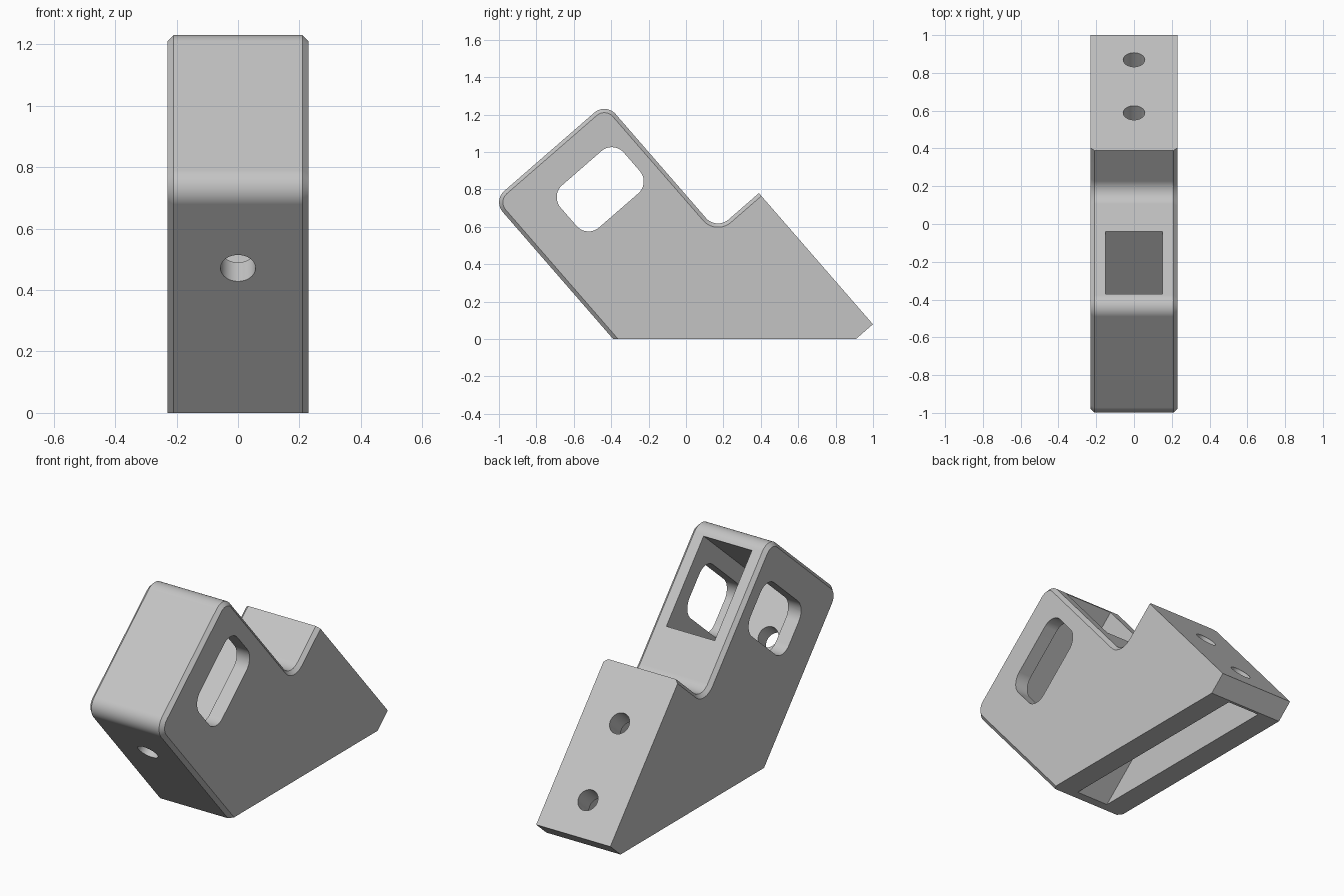
import bpy, bmesh, math
from mathutils import Vector, Matrix

cube = bpy.data.objects.get("Cube")
if cube:
    bpy.data.objects.remove(cube, do_unlink=True)

# Tilted frame of the bracket: u runs down the slope to the rear, v out of it
TILT = math.radians(49)
U = Vector((0, math.cos(TILT), -math.sin(TILT)))
V = Vector((0, math.sin(TILT), math.cos(TILT)))
HALF = 0.23
CHAMFER = 0.02
FRONT, BACK, REAR = -0.294, 0.505, 0.806   # v of the sloped faces
TOP, STEP, END = -1.235, -0.333, 0.596     # u of the cross faces

grey = bpy.data.materials.new("light_grey")
grey.use_nodes = True
grey.diffuse_color = (0.55, 0.55, 0.55, 1)
grey.node_tree.nodes["Principled BSDF"].inputs["Base Color"].default_value = (0.55, 0.55, 0.55, 1)


def on_floor(u=None, v=None):
    """Point (u, v) where a sloped line meets z = 0."""
    y = u / U.y if u is not None else v / V.y
    return (y * U.y, y * V.y)


def fillet(corners, steps=10):
    """Round the square corners given as (u, v, radius)."""
    out = []
    for i, (u, v, r) in enumerate(corners):
        p = Vector((u, v))
        if not r:
            out.append(p)
            continue
        a = (Vector(corners[i - 1][:2]) - p).normalized()
        b = (Vector(corners[(i + 1) % len(corners)][:2]) - p).normalized()
        c = p + r * (a + b)
        for k in range(steps + 1):
            t = k / steps * math.pi / 2
            out.append(c - r * (b * math.cos(t) + a * math.sin(t)))
    return out


def make_object(name, bm):
    bmesh.ops.recalc_face_normals(bm, faces=bm.faces)
    mesh = bpy.data.meshes.new(name)
    bm.to_mesh(mesh)
    bm.free()
    mesh.materials.append(grey)
    obj = bpy.data.objects.new(name, mesh)
    bpy.context.collection.objects.link(obj)
    return obj


def prism(outline, half):
    """Extrude a (u, v) outline across x."""
    bm = bmesh.new()
    face = bm.faces.new([bm.verts.new(U * p[0] + V * p[1] - Vector((half, 0, 0))) for p in outline])
    ext = bmesh.ops.extrude_face_region(bm, geom=[face])
    verts = [g for g in ext["geom"] if isinstance(g, bmesh.types.BMVert)]
    bmesh.ops.translate(bm, vec=(2 * half, 0, 0), verts=verts)
    bmesh.ops.recalc_face_normals(bm, faces=bm.faces)
    return bm


def box_outline(u0, u1, v0, v1, r=0):
    return fillet([(u0, v0, r), (u0, v1, r), (u1, v1, r), (u1, v0, r)])


def bolt_hole(name, u, v, radius=0.057, depth=0.4):
    bm = bmesh.new()
    bmesh.ops.create_cone(bm, cap_ends=True, segments=40, radius1=radius, radius2=radius, depth=depth)
    turn = V.to_track_quat('Z', 'Y').to_matrix().to_4x4()
    bmesh.ops.transform(bm, matrix=Matrix.Translation(U * u + V * v) @ turn, verts=bm.verts)
    return make_object(name, bm)


# Main body
body_bm = prism(fillet([
    (*on_floor(v=FRONT), 0), (TOP, FRONT, 0.08), (TOP, BACK, 0.08),
    (STEP, BACK, 0.085), (STEP, REAR, 0), (END, REAR, 0), (*on_floor(u=END), 0)]), HALF)

# Chamfer the side outline except along the floor, rear and end faces
rim = []
for e in body_bm.edges:
    a, b = (v.co for v in e.verts)
    mid = (a + b) / 2
    if (abs(a.x - b.x) < 1e-4 and mid.z > 1e-3
            and mid.dot(V) < REAR - 0.005 and mid.dot(U) < END - 0.005):
        rim.append(e)
bmesh.ops.bevel(body_bm, geom=rim, offset=CHAMFER, offset_type='OFFSET',
                segments=1, affect='EDGES', clamp_overlap=False)
body = make_object("bracket_body", body_bm)

# Openings: upper pocket, side window, underside cavity, bolt holes
CEILING, INNER_REAR = -0.223, 0.674
cu, cv = on_floor(u=CEILING)
ru, rv = on_floor(v=INNER_REAR)
cutters = [
    make_object("upper_pocket", prism(box_outline(-1.145, -0.642, -0.2, BACK + 0.2), 0.15)),
    make_object("side_window", prism(box_outline(-1.055, -0.755, -0.045, 0.403, 0.085), 0.4)),
    make_object("underside_cavity", prism([
        Vector((cu, cv)), Vector((CEILING, INNER_REAR)), Vector((ru, rv)),
        Vector((ru, rv)) - 0.1 * Vector((U.z, V.z)) * -1 * -1 * -1 * -1,
        Vector((cu, cv)) - 0.1 * Vector((U.z, V.z))], 0.1)),
    bolt_hole("front_bolt_hole", -0.88, FRONT, depth=0.3),
    bolt_hole("rear_upper_bolt_hole", -0.03, REAR),
    bolt_hole("rear_lower_bolt_hole", 0.398, REAR),
]
bpy.ops.object.select_all(action='DESELECT')
body.select_set(True)
bpy.context.view_layer.objects.active = body
for cutter in cutters:
    cutter.hide_render = True
    cut = body.modifiers.new(cutter.name, 'BOOLEAN')
    cut.operation = 'DIFFERENCE'
    cut.solver = 'EXACT'
    cut.object = cutter
    bpy.ops.object.modifier_apply(modifier=cut.name)
    bpy.data.objects.remove(cutter, do_unlink=True)

# Smooth rounds, crisp edges
bpy.ops.object.shade_smooth_by_angle(angle=math.radians(30))
normals = body.modifiers.new("flat_face_normals", 'WEIGHTED_NORMAL')
normals.keep_sharp = True
